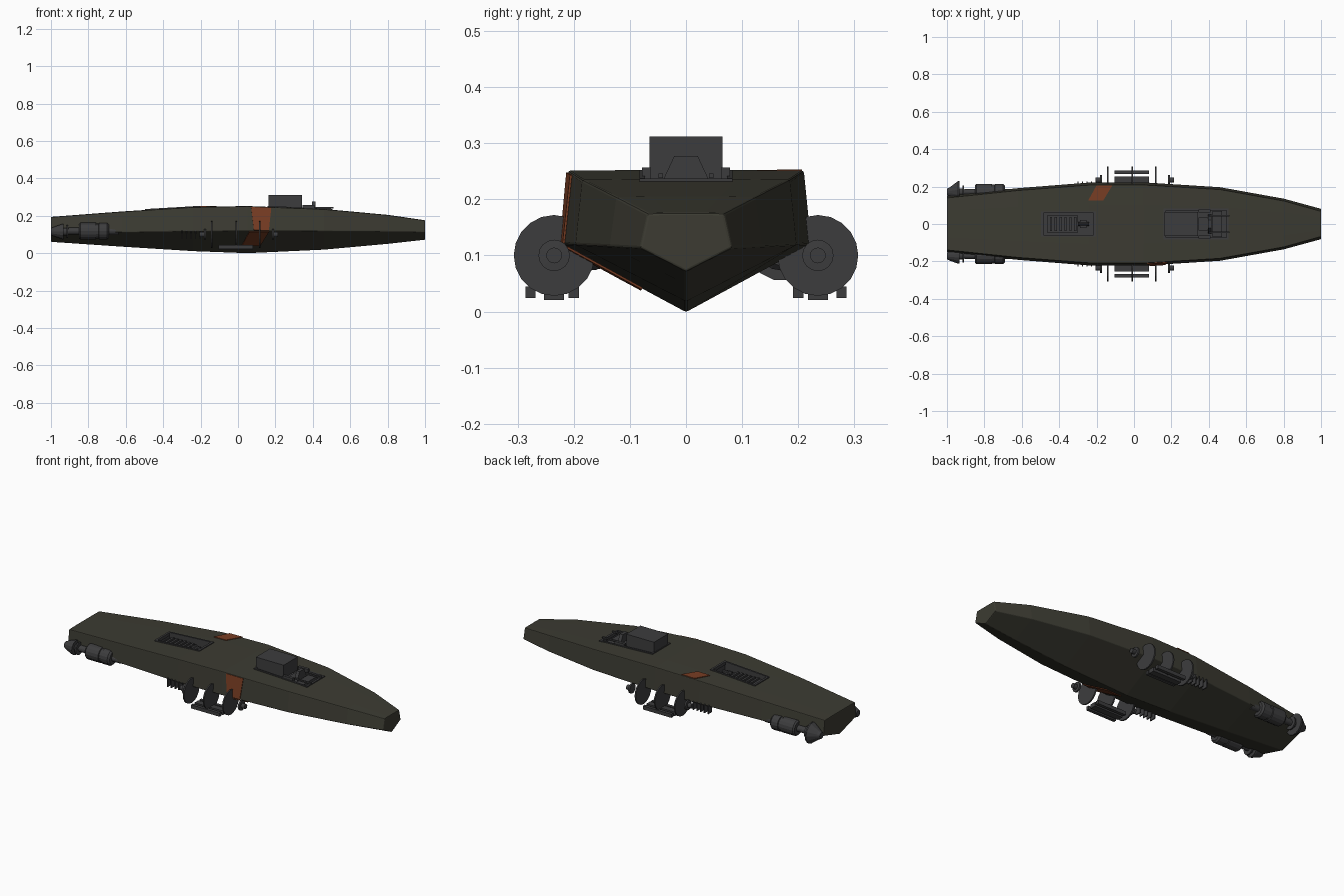
import bpy, bmesh, math
from mathutils import Vector, Matrix

if "Cube" in bpy.data.objects:
    bpy.data.objects.remove(bpy.data.objects["Cube"])


def material(name, rgb):
    m = bpy.data.materials.new(name)
    m.diffuse_color = (*rgb, 1)
    m.use_nodes = True
    m.node_tree.nodes["Principled BSDF"].inputs["Base Color"].default_value = m.diffuse_color
    return m


OLIVE = material("dark olive", (0.045, 0.044, 0.032))
GREY = material("dark grey", (0.046, 0.046, 0.048))
RUST = material("rust orange", (0.19, 0.047, 0.017))


def finish(name, bm, *mats):
    bmesh.ops.recalc_face_normals(bm, faces=bm.faces[:])
    me = bpy.data.meshes.new(name)
    bm.to_mesh(me)
    bm.free()
    for m in mats:
        me.materials.append(m)
    ob = bpy.data.objects.new(name, me)
    bpy.context.collection.objects.link(ob)
    return ob


def box(name, lo, hi, mat=GREY, taper=1.0, tilt=0.0):
    """Box between two corners; top can taper in y, tilt turns it about y."""
    lo, hi = Vector(lo), Vector(hi)
    c, s = (lo + hi) / 2, hi - lo
    bm = bmesh.new()
    bmesh.ops.create_cube(bm, size=1)
    for v in bm.verts:
        if v.co.z > 0:
            v.co.y *= taper
        v.co = Vector((v.co.x * s.x, v.co.y * s.y, v.co.z * s.z))
    bm.transform(Matrix.Translation(c) @ Matrix.Rotation(tilt, 4, 'Y'))
    return finish(name, bm, mat)


def lathe(name, profile, y, z, n=16):
    """Closed turned part about an x-parallel axis, from (x, radius) pairs."""
    bm = bmesh.new()
    rings = [[bm.verts.new((x, y + r * math.cos(2 * math.pi * i / n),
                            z + r * math.sin(2 * math.pi * i / n)))
              for i in range(n)] for x, r in profile]
    for a, b in zip(rings, rings[1:]):
        for i in range(n):
            j = (i + 1) % n
            bm.faces.new((a[i], a[j], b[j], b[i]))
    bm.faces.new(rings[0])
    bm.faces.new(rings[-1])
    return finish(name, bm, GREY)


# Hull stations: x, deck half width, deck z, chine half width, chine z, keel z
ST = [(-1.0, .140, .193, .152, .105, .060),
      (-.62, .180, .222, .192, .112, .034),
      (-.24, .209, .246, .222, .118, .010),
      (0.05, .210, .251, .223, .120, -.001),
      (0.46, .185, .235, .197, .119, .018),
      (0.80, .124, .204, .136, .116, .049),
      (1.00, .068, .175, .082, .113, .071)]


def station(x):
    for a, b in zip(ST, ST[1:]):
        if x <= b[0]:
            t = (x - a[0]) / (b[0] - a[0])
            return [p + (q - p) * t for p, q in zip(a, b)]
    return ST[-1]


def deck(x):
    return station(x)[2]


# Hull lofted through the stations
bm = bmesh.new()
rings = []
for x, dw, dz, cw, cz, kz in ST:
    inner = dw * 0.5
    pts = [(0, kz), (cw, cz), (dw, dz), (inner, dz + .001),
           (-inner, dz + .001), (-dw, dz), (-cw, cz)]
    rings.append([bm.verts.new((x, y, z)) for y, z in pts])
for a, b in zip(rings, rings[1:]):
    for i in range(7):
        j = (i + 1) % 7
        bm.faces.new((a[i], a[j], b[j], b[i]))
bm.faces.new(rings[0])
bm.faces.new(rings[-1])
hull = finish("hull", bm, OLIVE, GREY)
bev = hull.modifiers.new("edge", 'BEVEL')
bev.width = .004
bev.segments = 2
bev.limit_method = 'ANGLE'
bev.angle_limit = math.radians(35)

# Deck wells, cut out with a grey lining
COCKPIT = (.165, .50, .078)
ENGINE_BAY = (-.49, -.21, .063)
for label, (x0, x1, w) in (("cockpit", COCKPIT), ("engine_bay", ENGINE_BAY)):
    mid = (x0 + x1) / 2
    floor = min(deck(x0), deck(x1)) - .03
    cut = box(label + "_cutter", (x0, -w, floor), (x1, w, .40), OLIVE)
    cut.data.materials.append(GREY)
    for p in cut.data.polygons:
        p.material_index = 1
    cut.hide_render = True
    cut.hide_viewport = True
    bo = hull.modifiers.new(label, 'BOOLEAN')
    bo.object = cut
    bo.solver = 'EXACT'
    # Raised rim following the deck slope
    tilt = math.atan2(deck(x0) - deck(x1), x1 - x0)
    zm = (deck(x0) + deck(x1)) / 2
    for s in (-1, 1):
        box(label + "_side_rim", (x0, s * w - .005, zm - .012),
            (x1, s * w + .005, zm + .006), tilt=tilt)
    for xe in (x0, x1):
        box(label + "_end_rim", (xe - .006, -w - .005, deck(xe) - .012),
            (xe + .006, w + .005, deck(xe) + .006))

# Cockpit: canopy box, windscreen, seat, dash and side rails
box("canopy_box", (.162, -.065, .235), (.342, .065, .312))
box("seat_base", (.345, -.035, .205), (.405, .035, .232))
box("windscreen", (.395, -.05, .215), (.415, .05, .277), taper=.42)
box("dashboard", (.42, -.07, .205), (.47, .07, .232))
for s in (-1, 1):
    box("side_rail", (.345, s * .070 - .008, .235), (.41, s * .070 + .008, .257))
    box("front_strut", (.40, s * .045 - .004, .238), (.51, s * .045 + .004, .246))

# Engine bay: block, slats and filler cap
box("engine_block", (-.465, -.045, .19), (-.30, .045, .218))
for i in range(6):
    x = -.45 + i * .026
    box("engine_slat", (x, -.038, .215), (x + .012, .038, .228))
box("filler_block", (-.29, -.022, .19), (-.255, .022, .228))
lathe("filler_pipe", [(-.30, .010), (-.24, .010)], 0, .225, 10)


# Painted patches laid just above the hull surface
def surface(x, v, side, region):
    _, dw, dz, cw, cz, kz = station(x)
    if region == "deck":
        return Vector((x, side * v, dz + .003))
    if region == "side":
        return Vector((x, side * (cw + (dw - cw) * v + .0025), cz + (dz - cz) * v))
    return Vector((x, side * (cw * v + .0015), kz + (cz - kz) * v - .0025))


def patch(name, corners, side, region, n=6):
    """corners: (x0, x1) at v0 and (x0, x1) at v1"""
    (a0, a1, v0), (b0, b1, v1) = corners
    bm = bmesh.new()
    grid = []
    for i in range(n + 1):
        t = i / n
        l, r = a0 + (b0 - a0) * t, a1 + (b1 - a1) * t
        grid.append([bm.verts.new(surface(l + (r - l) * k / n, v0 + (v1 - v0) * t,
                                          side, region)) for k in range(n + 1)])
    for i in range(n):
        for k in range(n):
            bm.faces.new((grid[i][k], grid[i][k + 1], grid[i + 1][k + 1], grid[i + 1][k]))
    ob = finish(name, bm, RUST)
    sol = ob.modifiers.new("plate", 'SOLIDIFY')
    sol.thickness = .004
    sol.offset = 0


patch("side_patch", ((.085, .165, .02), (.07, .178, .98)), -1, "side")
patch("lower_patch", ((.02, .12, .35), (.06, .165, .97)), -1, "lower")
patch("deck_patch", ((-.245, -.165, .125), (-.20, -.115, .207)), 1, "deck")

# Side running gear, thrusters and fins on both flanks
for s, tag in ((-1, "right"), (1, "left")):
    cy, cz = s * .235, .10
    for x in (-.14, -.01, .115):
        lathe(tag + "_large_disc", [(x - .004, .072), (x + .004, .072)], cy, cz, 20)
    for x, d in ((-.18, -1), (.19, 1)):
        lathe(tag + "_hub", [(x - d * .008, .028), (x + d * .002, .028),
                             (x + d * .003, .014), (x + d * .025, .014)], cy, cz, 16)
    # Skid plates under the discs
    for y, w, z0 in ((.200, .009, .024), (.235, .018, .021), (.277, .009, .024)):
        box(tag + "_skid", (-.105, s * y - w, z0), (.08, s * y + w, .045))
    # Cooling fins ahead of the stern
    for i in range(5):
        x = -.30 + i * .024
        box(tag + "_fin", (x - .003, s * .208 - .018, .075), (x + .003, s * .208 + .018, .125))
    # Thruster pod and stern nozzle
    y = s * .17
    lathe(tag + "_thruster", [(-.905, .018), (-.85, .018), (-.85, .038), (-.842, .045),
                              (-.76, .045), (-.758, .040), (-.745, .040), (-.743, .045),
                              (-.70, .045), (-.69, .036), (-.69, .018), (-.64, .018)], y, .118, 16)
    rim = .060 if s > 0 else .042
    lathe(tag + "_nozzle", [(-1.0, .018), (-.985, .026), (-.94, rim), (-.932, rim),
                            (-.932, .02), (-.918, .02), (-.918, .036), (-.910, .036),
                            (-.910, .015), (-.88, .015)], y, .115, 14)
